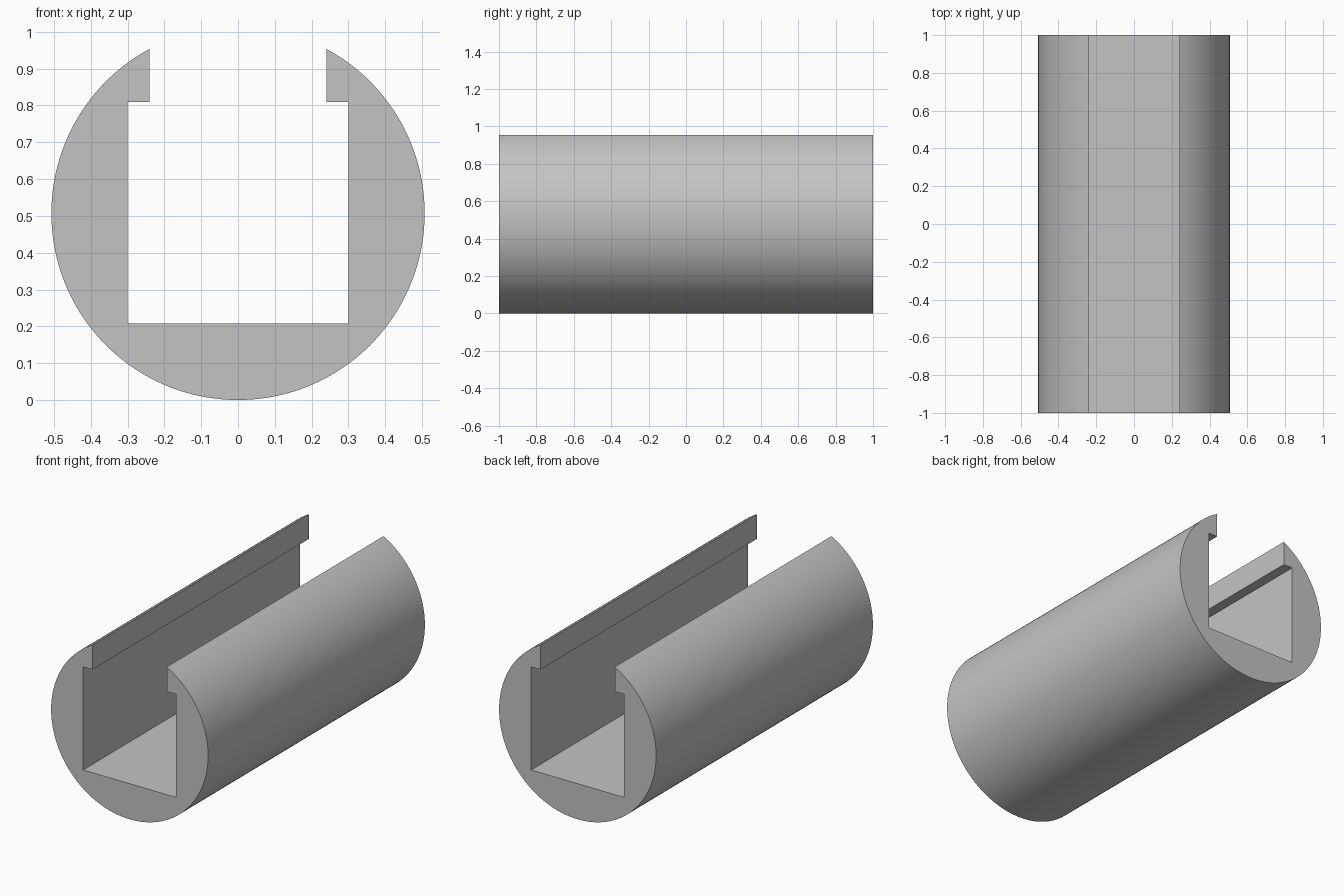
import bpy, bmesh, math

cube = bpy.data.objects.get("Cube")
if cube:
    bpy.data.objects.remove(cube, do_unlink=True)

RADIUS = 0.507        # outer radius, also the axis height
LIP = 0.24            # half width of the top opening
CAVITY = 0.3          # half width of the inner channel
FLOOR, CEILING = 0.208, 0.81
LENGTH = 2.0
STEPS = 128

grey = bpy.data.materials.new("light_grey")
grey.use_nodes = True
colour = (0.55, 0.55, 0.55, 1)
grey.diffuse_color = colour
grey.node_tree.nodes["Principled BSDF"].inputs["Base Color"].default_value = colour

# Outer arc, from the right lip round the bottom to the left lip
gap = math.asin(LIP / RADIUS)
profile = []
for i in range(STEPS + 1):
    a = gap + (2 * math.pi - 2 * gap) * i / STEPS
    profile.append((RADIUS * math.sin(a), RADIUS + RADIUS * math.cos(a)))

# Inner channel with undercut lips
half = [(LIP, CEILING), (CAVITY, CEILING), (CAVITY, FLOOR)]
profile += [(-x, z) for x, z in half] + half[::-1]

# Extrude the profile along the length
bm = bmesh.new()
cap = bm.faces.new([bm.verts.new((x, -LENGTH / 2, z)) for x, z in profile])
extruded = bmesh.ops.extrude_face_region(bm, geom=[cap], use_keep_orig=True)
moved = [g for g in extruded["geom"] if isinstance(g, bmesh.types.BMVert)]
bmesh.ops.translate(bm, verts=moved, vec=(0, LENGTH, 0))
bmesh.ops.recalc_face_normals(bm, faces=bm.faces)
mesh = bpy.data.meshes.new("slotted_tube")
bm.to_mesh(mesh)
bm.free()
mesh.materials.append(grey)

tube = bpy.data.objects.new("slotted_tube", mesh)
bpy.context.collection.objects.link(tube)
bpy.ops.object.select_all(action="DESELECT")
tube.select_set(True)
bpy.context.view_layer.objects.active = tube
bpy.ops.object.shade_smooth_by_angle(angle=math.radians(30))
